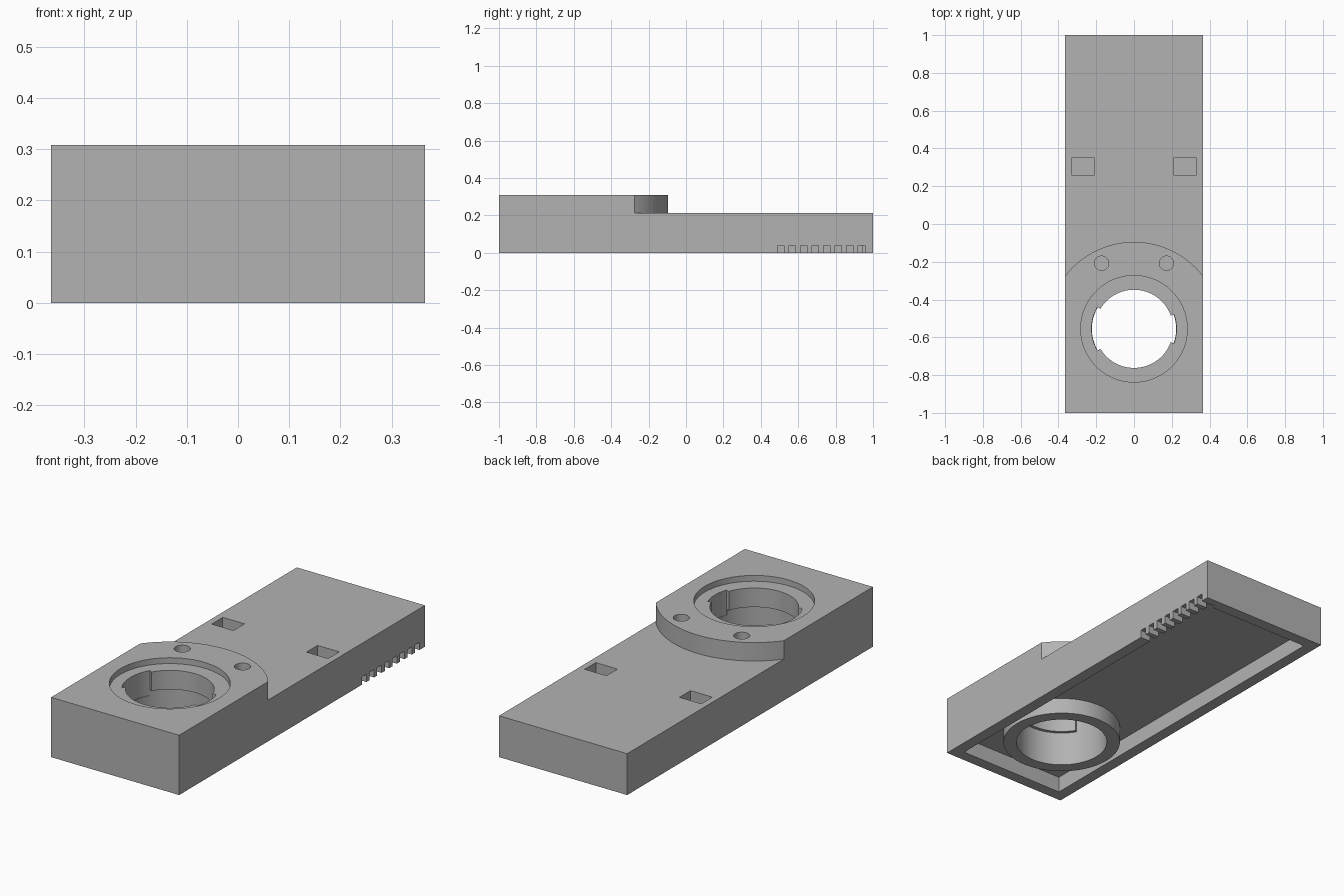
import bpy, bmesh
from math import sin, cos, pi, asin

old = bpy.data.objects.get("Cube")
if old:
    bpy.data.objects.remove(old, do_unlink=True)

grey = bpy.data.materials.new("plain grey")
grey.use_nodes = True
grey.diffuse_color = (0.45, 0.45, 0.45, 1)
grey.node_tree.nodes["Principled BSDF"].inputs["Base Color"].default_value = (0.45, 0.45, 0.45, 1)

HOLE_Y = -0.555
HALF_W = 0.365
BASE_TOP, PAD_TOP = 0.213, 0.308
CAVITY_TOP = 0.083


def prism(name, points, z0, z1):
    """Extrude a flat outline from z0 to z1."""
    bm = bmesh.new()
    face = bm.faces.new([bm.verts.new((x, y, z0)) for x, y in points])
    top = bmesh.ops.extrude_face_region(bm, geom=[face])["geom"]
    bmesh.ops.translate(bm, vec=(0, 0, z1 - z0),
                        verts=[v for v in top if isinstance(v, bmesh.types.BMVert)])
    bmesh.ops.recalc_face_normals(bm, faces=bm.faces)
    mesh = bpy.data.meshes.new(name)
    bm.to_mesh(mesh)
    bm.free()
    mesh.materials.append(grey)
    obj = bpy.data.objects.new(name, mesh)
    bpy.context.collection.objects.link(obj)
    return obj


def arc(r, a0, a1, n, y=HOLE_Y, x=0):
    return [(x + r * cos(a0 + (a1 - a0) * i / n), y + r * sin(a0 + (a1 - a0) * i / n))
            for i in range(n + 1)]


def circle(r, n=96, x=0, y=HOLE_Y):
    return arc(r, 0, 2 * pi, n, y, x)[:-1]


def rect(x0, x1, y0, y1):
    return [(x0, y0), (x1, y0), (x1, y1), (x0, y1)]


def cut(target, cutter):
    """Subtract the cutter and discard it."""
    mod = target.modifiers.new("cut", "BOOLEAN")
    mod.operation = "DIFFERENCE"
    mod.solver = "EXACT"
    mod.object = cutter
    bpy.context.view_layer.objects.active = target
    bpy.ops.object.modifier_apply(modifier=mod.name)
    bpy.data.objects.remove(cutter, do_unlink=True)


# Body block, lowered behind the rounded pad
body = prism("housing", rect(-HALF_W, HALF_W, -1, 1), 0, PAD_TOP)
edge = arc(0.46, pi * 0.84, pi * 0.16, 64)
cut(body, prism("step_cutter", edge + [(0.45, 1.1), (-0.45, 1.1)], BASE_TOP, 0.5))

# Underside recess that leaves a collar around the hole
recess = prism("recess_cutter", rect(-0.305, 0.305, -0.94, 0.94), -0.1, CAVITY_TOP)
cut(recess, prism("collar", circle(0.287), -0.2, 0.2))
cut(body, recess)

# Counterbore, lip opening and wider lower bore
cut(body, prism("counterbore_cutter", circle(0.282), 0.278, 0.5))
cut(body, prism("lip_cutter", circle(0.207), -0.1, 0.4))
cut(body, prism("bore_cutter", circle(0.223), -0.1, 0.18))

# Side notches through the lip
for middle, half_height in ((pi, 0.115), (0, 0.077)):
    a = asin(half_height / 0.225)
    outline = arc(0.225, middle - a, middle + a, 16) + arc(0.18, middle + a, middle - a, 16)
    cut(body, prism("notch_cutter", outline, 0.15, 0.4))

# Round and rectangular pockets on the top
for side in (-1, 1):
    cut(body, prism("round_pocket_cutter", circle(0.038, 32, side * 0.172, -0.208), 0.25, 0.5))
    x = side * 0.27
    cut(body, prism("pocket_cutter", rect(x - 0.062, x + 0.062, 0.26, 0.35), 0.16, 0.4))

# Vent slots in the lower edge of one side wall
for i in range(8):
    y = 0.506 + i * 0.0617
    cut(body, prism("vent_cutter", rect(0.28, 0.4, y - 0.018, y + 0.018), -0.1, 0.04))

bpy.ops.object.select_all(action="DESELECT")
body.select_set(True)
bpy.context.view_layer.objects.active = body
bpy.ops.object.shade_smooth_by_angle(angle=pi / 6)
